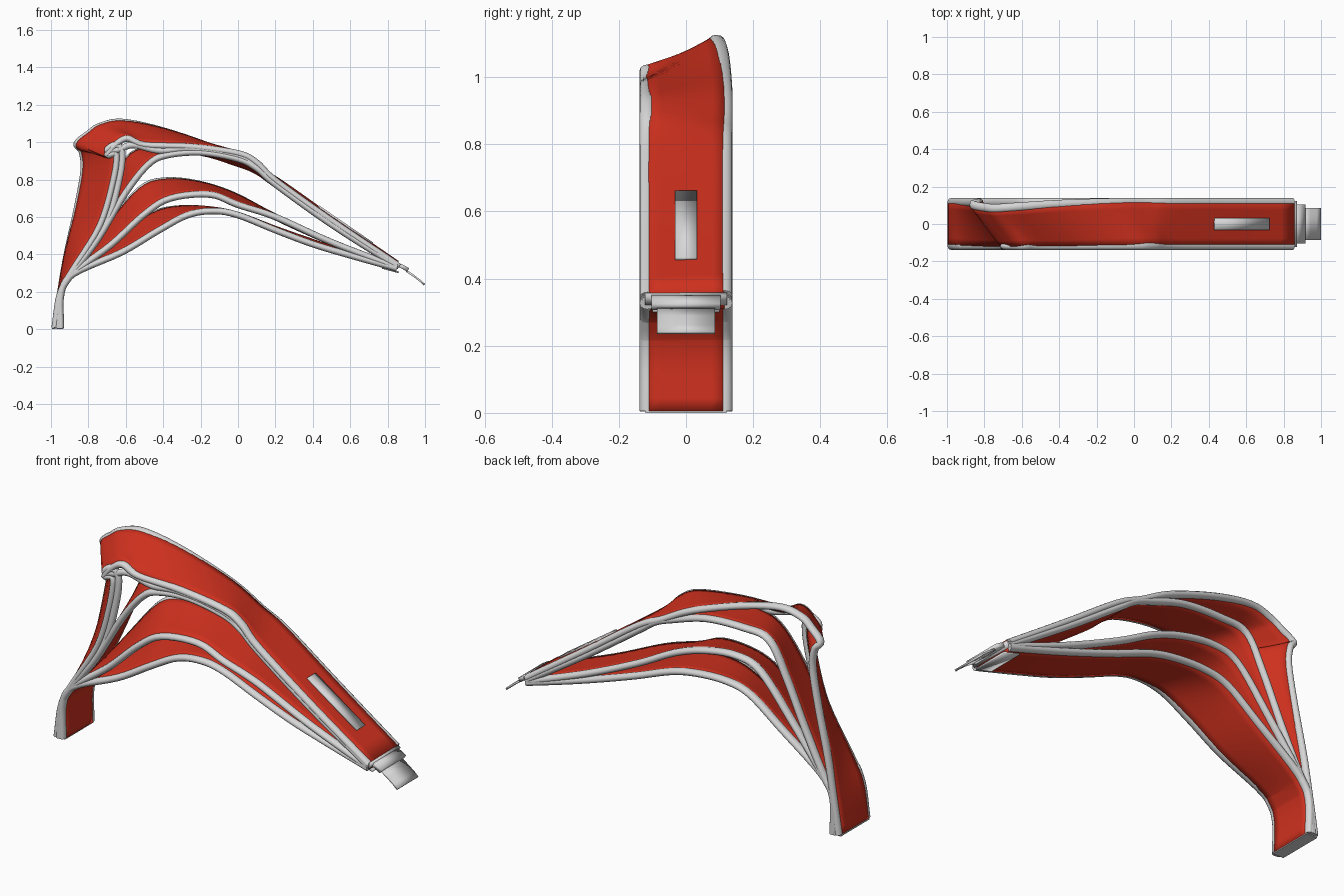
import bpy, bmesh, math
from mathutils import Vector

if "Cube" in bpy.data.objects:
    bpy.data.objects.remove(bpy.data.objects["Cube"])


def material(name, rgb):
    m = bpy.data.materials.new(name)
    m.diffuse_color = (*rgb, 1)
    m.use_nodes = True
    m.node_tree.nodes["Principled BSDF"].inputs["Base Color"].default_value = m.diffuse_color
    return m


RED = material("red fabric", (0.62, 0.03, 0.013))
GREY = material("light grey trim", (0.68, 0.68, 0.68))
HALF = 0.115          # half width of each strap, to the middle of its rounded edge


def smooth_path(pts, steps=5):
    """Catmull-Rom curve through the points."""
    p = [Vector(q) for q in pts]
    p = [2 * p[0] - p[1]] + p + [2 * p[-1] - p[-2]]
    out = []
    for i in range(1, len(p) - 2):
        a, b, c, d = p[i - 1:i + 3]
        for s in range(steps):
            t = s / steps
            out.append(0.5 * (2 * b + (c - a) * t + (2 * a - 5 * b + 4 * c - d) * t * t
                              + (3 * b - a - 3 * c + d) * t ** 3))
    return out + [p[-2]]


def finish(name, bm, mat):
    bmesh.ops.recalc_face_normals(bm, faces=bm.faces)
    me = bpy.data.meshes.new(name)
    bm.to_mesh(me)
    bm.free()
    me.materials.append(mat)
    ob = bpy.data.objects.new(name, me)
    bpy.context.collection.objects.link(ob)
    bpy.context.view_layer.objects.active = ob
    for o in bpy.context.selected_objects:
        o.select_set(False)
    ob.select_set(True)
    bpy.ops.object.shade_smooth_by_angle(angle=math.radians(40))
    return ob


def piping(name, path, width=0.023, radius=0.0175, sides=12):
    bm = bmesh.new()
    rings = []
    for i, p in enumerate(path):
        d = (path[min(i + 1, len(path) - 1)] - path[max(i - 1, 0)]).normalized()
        u = (Vector((0, 1, 0)) - d * d.y).normalized()
        v = d.cross(u)
        rings.append([bm.verts.new(p + width * u * math.cos(a) + radius * v * math.sin(a))
                      for a in (2 * math.pi * k / sides for k in range(sides))])
    for r, q in zip(rings, rings[1:]):
        for k in range(sides):
            n = (k + 1) % sides
            bm.faces.new((r[k], r[n], q[n], q[k]))
    bm.faces.new(rings[0])
    bm.faces.new(rings[-1])
    finish(name, bm, GREY)


def sheet(name, front, back, mat, thick, cols=6):
    bm = bmesh.new()
    rows = [[bm.verts.new(f.lerp(b, k / cols)) for k in range(cols + 1)]
            for f, b in zip(front, back)]
    for r, q in zip(rows, rows[1:]):
        for k in range(cols):
            bm.faces.new((r[k], r[k + 1], q[k + 1], q[k]))
    ob = finish(name, bm, mat)
    sol = ob.modifiers.new("thickness", "SOLIDIFY")
    sol.thickness = thick
    sol.offset = 0


def strap(name, front, back, back_y=None):
    """Padded sheet between two edge profiles (x, z), with rounded piping on both edges."""
    f = smooth_path([(x, -HALF, z) for x, z in front])
    ys = back_y or [HALF] * len(back)
    b = smooth_path([(x, y, z) for (x, z), y in zip(back, ys)])
    sheet(name + "_fabric", f, b, RED, 0.033)
    piping(name + "_front_piping", f)
    piping(name + "_back_piping", b)


# Lowest strap
strap("lowest_strap",
      [(-.947, .005), (-.945, .19), (-.88, .295), (-.62, .412), (-.43, .525), (-.27, .61), (-.13, .632),
       (0, .61), (.2, .53), (.4, .455), (.6, .395), (.85, .325)],
      [(-.947, .005), (-.945, .19), (-.88, .30), (-.64, .48), (-.46, .61), (-.32, .645), (-.15, .64),
       (0, .61), (.2, .535), (.4, .465), (.6, .40), (.85, .325)])

# Second strap
strap("second_strap",
      [(-.956, .005), (-.947, .19), (-.885, .295), (-.68, .45), (-.5, .615), (-.36, .70), (-.15, .72),
       (0, .665), (.2, .60), (.5, .465), (.85, .33)],
      [(-.956, .005), (-.947, .19), (-.885, .30), (-.70, .54), (-.52, .75), (-.38, .795), (-.2, .775),
       (-.02, .715), (.2, .60), (.5, .465), (.85, .33)])

# Third strap
strap("third_strap",
      [(-.966, .005), (-.949, .19), (-.885, .30), (-.75, .48), (-.6, .73), (-.48, .88), (-.38, .93),
       (-.2, .945), (0, .91), (.1, .86), (.2, .775), (.5, .56), (.85, .337)],
      [(-.966, .005), (-.949, .19), (-.885, .31), (-.78, .52), (-.67, .76), (-.57, .93), (-.42, .955),
       (-.2, .945), (0, .885), (.1, .845), (.2, .775), (.5, .565), (.85, .337)])

# Outer strap with a twisted fold at its high corner
strap("outer_strap",
      [(-.98, .008), (-.951, .19), (-.88, .32), (-.74, .55), (-.67, .78), (-.65, .93), (-.70, .93),
       (-.65, .99), (-.59, 1.02), (-.5, .985), (-.25, .975), (0, .94), (.1, .89), (.2, .795),
       (.5, .58), (.85, .345)],
      [(-.98, .008), (-.951, .19), (-.915, .40), (-.86, .65), (-.825, .85), (-.835, .95), (-.862, .992),
       (-.80, 1.045), (-.74, 1.085), (-.62, 1.108), (-.40, 1.062), (-.12, .965), (.06, .87), (.2, .80),
       (.5, .59), (.85, .35)],
      [.115, .115, .115, .115, .114, .112, .102, .089, .084, .092, .106, .115, .116, .115, .115, .115])

# Extra piping running beside the outer edge, tied in a small loop
piping("inner_edge_piping", smooth_path([(x, -.118, z) for x, z in (
    (-.88, .30), (-.71, .55), (-.635, .80), (-.62, .95), (-.66, .985), (-.70, .955), (-.64, .96),
    (-.56, .985), (-.42, .955), (-.25, .965), (0, .925), (.12, .85), (.5, .57), (.85, .342))]), .0175)


def box(name, lo, hi, mat):
    bm = bmesh.new()
    bmesh.ops.create_cube(bm, size=1)
    for v in bm.verts:
        v.co = [(a + b) / 2 + c * (b - a) for a, b, c in zip(lo, hi, v.co)]
    return finish(name, bm, mat)


def cross_plate(name, profile, half, thick):
    """Plate following an (x, z) profile, spanning y."""
    sheet(name, [Vector((x, -half, z)) for x, z in profile],
          [Vector((x, half, z)) for x, z in profile], GREY, thick, 1)


# Grey base end, tip clasp, pull tab, underside patch and label
box("base_end", (-.994, -.12, 0), (-.932, .12, .006), GREY)
cross_plate("strap_end", [(.845, .346), (.862, .335)], .122, .033)
cross_plate("tip_clasp", [(.85, .346), (.88, .334), (.91, .316)], .103, .022)
cross_plate("pull_tab", [(.90, .312), (.94, .285), (.975, .258), (.997, .238)], .086, .01)
cross_plate("underside_patch", [(.77, .328), (.86, .304)], .10, .009)
cross_plate("label", [(.43, .657), (.72, .458)], .033, .012)
